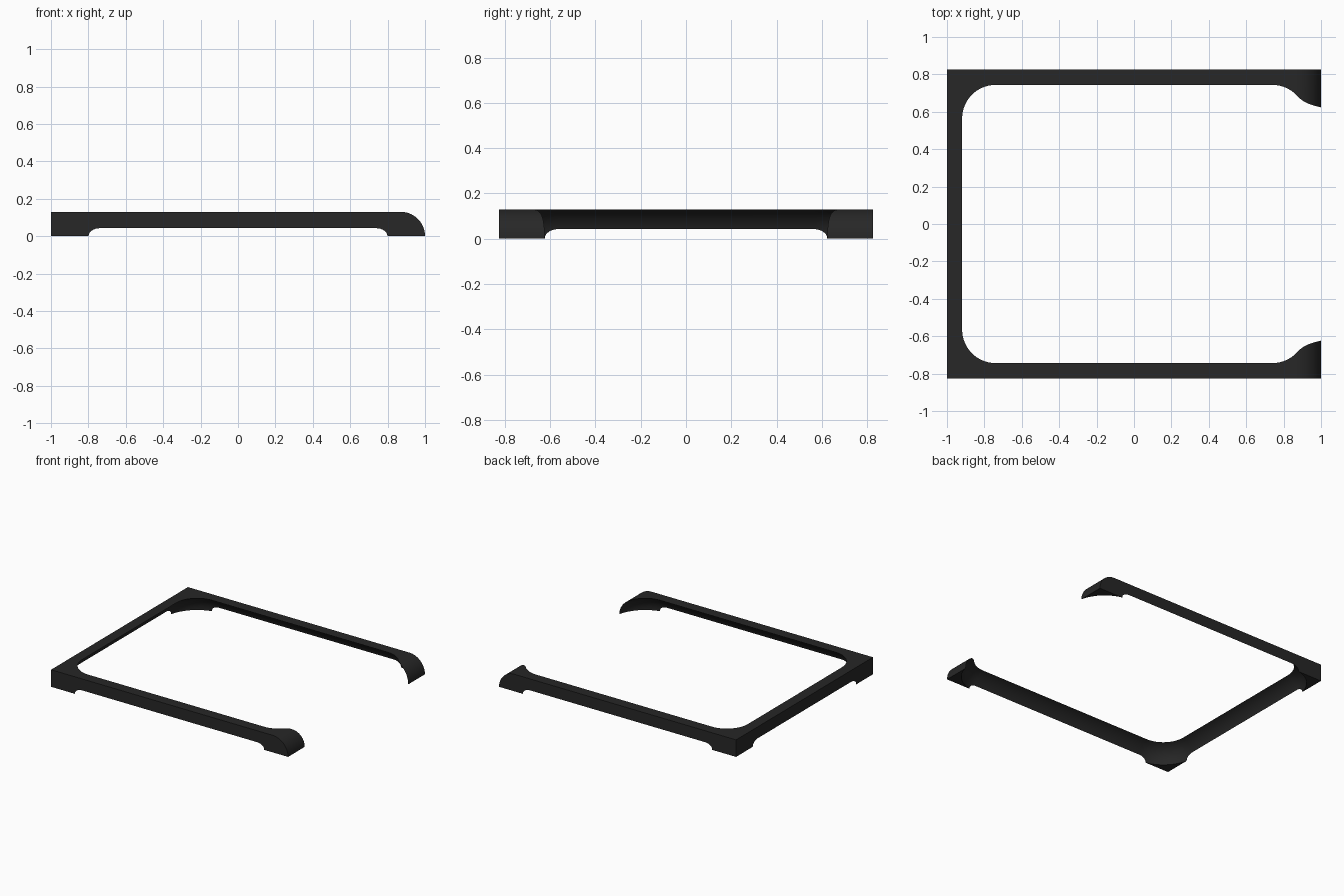
import bpy, bmesh, math

if "Cube" in bpy.data.objects:
    bpy.data.objects.remove(bpy.data.objects["Cube"])

H, HY = 0.13, 0.825            # frame height, half depth
CX, CY = 0.74, 0.565           # corner centres of the hollow
BASE_R, ROUND = 0.1267, 0.14   # corner radius = BASE_R + rounded edge profile


def mesh_object(name, rings, smooth=False):
    """Closed solid lofted through matching rings of points."""
    bm = bmesh.new()
    loops = [[bm.verts.new(p) for p in ring] for ring in rings]
    n = len(loops[0])
    for a, b in zip(loops, loops[1:]):
        for i in range(n):
            j = (i + 1) % n
            bm.faces.new((a[i], a[j], b[j], b[i]))
    bm.faces.new(loops[0][::-1])
    bm.faces.new(loops[-1])
    bmesh.ops.recalc_face_normals(bm, faces=bm.faces)
    for f in bm.faces:
        f.smooth = smooth
    me = bpy.data.meshes.new(name)
    bm.to_mesh(me)
    bm.free()
    ob = bpy.data.objects.new(name, me)
    bpy.context.collection.objects.link(ob)
    return ob


def rounded_ring(r, z, seg=24):
    pts = []
    for k, (sx, sy) in enumerate([(1, 1), (-1, 1), (-1, -1), (1, -1)]):
        for i in range(seg + 1):
            a = math.pi / 2 * (k + i / seg)
            pts.append((sx * CX + r * math.cos(a), sy * CY + r * math.sin(a), z))
    return pts


# Frame slab with a rounded upper right edge
profile = [(-1, 0), (-1, H)]
for i in range(25):
    a = math.pi / 2 * (1 - i / 24)
    profile.append((1 - H + H * math.cos(a), H * math.sin(a)))
frame = mesh_object("corner_frame", [[(x, y, z) for x, z in profile] for y in (-HY, HY)])

# Hollow: rounded slab with curved edges, subtracted from the frame
levels = [(BASE_R + ROUND, -0.05)]
steps = 20
top = math.asin(H / ROUND)
for i in range(steps + 1):
    a = top * i / steps
    levels.append((BASE_R + ROUND * math.cos(a), ROUND * math.sin(a)))
levels.append((levels[-1][0], H + 0.05))
cutter = mesh_object("hollow_cutter", [rounded_ring(r, z) for r, z in levels], True)
cutter.hide_render = True

mod = frame.modifiers.new("hollow", 'BOOLEAN')
mod.operation = 'DIFFERENCE'
mod.solver = 'EXACT'
mod.object = cutter
bpy.ops.object.select_all(action='DESELECT')
frame.select_set(True)
bpy.context.view_layer.objects.active = frame
bpy.ops.object.modifier_apply(modifier=mod.name)
bpy.data.objects.remove(cutter, do_unlink=True)
bpy.ops.object.shade_smooth_by_angle(angle=math.radians(30))

# Dark finish
mat = bpy.data.materials.new("dark_plastic")
mat.diffuse_color = (0.02, 0.02, 0.02, 1)
mat.use_nodes = True
mat.node_tree.nodes["Principled BSDF"].inputs["Base Color"].default_value = mat.diffuse_color
frame.data.materials.clear()
frame.data.materials.append(mat)
